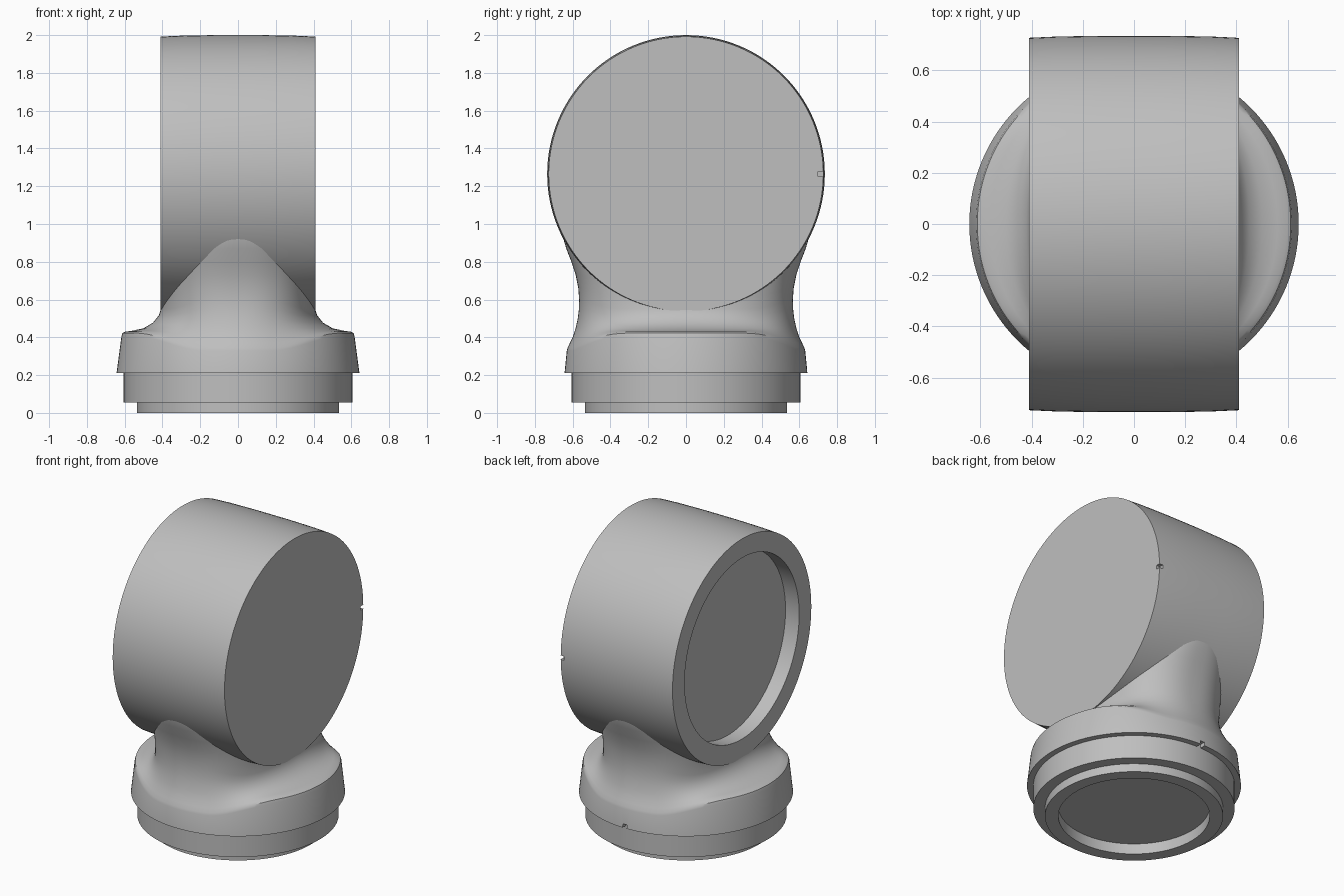
import bpy, bmesh
from math import pi, cos, sin, copysign
from mathutils import Matrix, Vector

old = bpy.data.objects.get("Cube")
if old:
    bpy.data.objects.remove(old, do_unlink=True)

SEG = 128
DRUM_Z = 1.265

grey = bpy.data.materials.new("plain grey")
grey.use_nodes = True
grey.diffuse_color = (0.52, 0.52, 0.52, 1)
bsdf = next(n for n in grey.node_tree.nodes if n.type == 'BSDF_PRINCIPLED')
bsdf.inputs["Base Color"].default_value = grey.diffuse_color


def finish(bm, name):
    bmesh.ops.remove_doubles(bm, verts=bm.verts, dist=1e-5)
    bmesh.ops.recalc_face_normals(bm, faces=bm.faces)
    mesh = bpy.data.meshes.new(name)
    bm.to_mesh(mesh)
    bm.free()
    mesh.materials.append(grey)
    ob = bpy.data.objects.new(name, mesh)
    bpy.context.collection.objects.link(ob)
    return ob


def lathe(name, profile, matrix=Matrix()):
    """Revolve (radius, height) points around z, then place by matrix."""
    bm = bmesh.new()
    vs = [bm.verts.new((r, 0, h)) for r, h in profile]
    es = [bm.edges.new(p) for p in zip(vs, vs[1:])]
    bmesh.ops.spin(bm, geom=vs + es, cent=(0, 0, 0), axis=(0, 0, 1),
                   angle=2 * pi, steps=SEG, use_merge=True)
    bm.transform(matrix)
    return finish(bm, name)


def box(name, centre, size):
    bm = bmesh.new()
    bmesh.ops.create_cube(bm, size=1)
    bm.transform(Matrix.Translation(centre) @ Matrix.Diagonal((*size, 1)))
    return finish(bm, name)


def cut(ob, cutter):
    cutter.hide_render = True
    mod = ob.modifiers.new("cut", 'BOOLEAN')
    mod.operation, mod.solver, mod.object = 'DIFFERENCE', 'EXACT', cutter
    bpy.context.view_layer.objects.active = ob
    bpy.ops.object.modifier_apply(modifier=mod.name)
    bpy.data.objects.remove(cutter, do_unlink=True)


def smoothstep(lo, hi, v):
    t = min(max((v - lo) / (hi - lo), 0), 1)
    return t * t * (3 - 2 * t)


# Drum: slightly crowned cylinder lying along x, recessed on its -x end
sideways = Matrix.Translation((0, 0, DRUM_Z)) @ Matrix.Rotation(pi / 2, 4, 'Y')
drum = lathe("drum", [(0, -.31), (.6, -.31), (.6, -.41), (.727, -.41),
                      (.732, -.3), (.735, -.12), (.735, .12), (.732, .3),
                      (.727, .41), (0, .41)], sideways)
cut(drum, box("drum_notch_cutter", (.405, .725, DRUM_Z), (.04, .05, .026)))

# Stepped foot with a shallow recess underneath
foot = lathe("foot", [(0, .07), (.455, .07), (.455, 0), (.535, 0),
                      (.535, .055), (.605, .055), (.605, .26), (0, .26)])

# Collar flowing up into the drum: side radius, side z, front radius, front z
rows = [(.643, .21, .643, .21), (.617, .405, .631, .33), (.612, .422, .626, .345),
        (.597, .43, .615, .37), (.56, .435, .598, .405), (.5, .448, .584, .45),
        (.45, .478, .573, .5), (.42, .515, .567, .55), (.408, .55, .566, .6),
        (.405, .62, .57, .66), (.405, .7, .584, .73), (.405, .78, .607, .8),
        (.4, .87, .634, .87), (.37, .95, .658, .95), (.3, 1.02, .66, 1.02)]
bm = bmesh.new()
loops = []
for i, (a, za, b, zb) in enumerate(rows):
    power = 2 + .5 * smoothstep(3, 9, i)
    ring = []
    for k in range(SEG):
        c, s = cos(2 * pi * k / SEG), sin(2 * pi * k / SEG)
        w = smoothstep(.3, .88, abs(c))
        x = a * copysign(abs(c) ** (2 / power), c)
        y = b * copysign(abs(s) ** (2 / power), s)
        ring.append(bm.verts.new((x, y, zb + (za - zb) * w)))
    loops.append(ring)
for low, high in zip(loops, loops[1:]):
    for k in range(SEG):
        n = (k + 1) % SEG
        bm.faces.new((low[k], low[n], high[n], high[k]))
bm.faces.new(loops[0][::-1])
bm.faces.new(loops[-1])
neck = finish(bm, "collar_neck")
cut(neck, lathe("drum_core_cutter", [(0, -1), (.68, -1), (.68, 1), (0, 1)], sideways))
cut(neck, box("collar_notch_cutter", (0, .64, .21), (.03, .07, .05)))

# Smooth shading with crisp edges
for ob in (drum, foot, neck):
    bpy.ops.object.select_all(action='DESELECT')
    ob.select_set(True)
    bpy.context.view_layer.objects.active = ob
    bpy.ops.object.shade_smooth_by_angle(angle=pi / 6)
